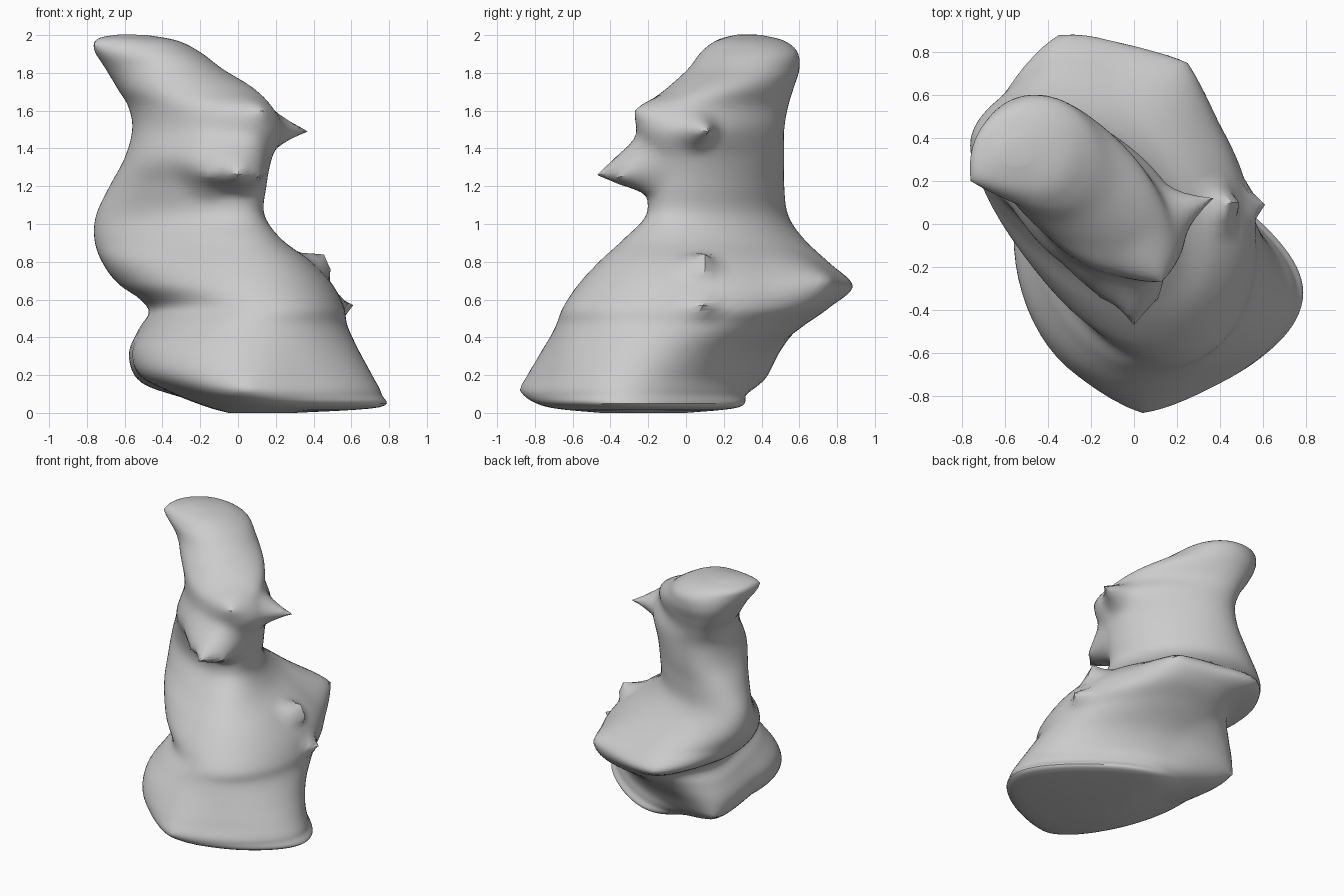
import bpy, bmesh, math
from mathutils import Vector

start_cube = bpy.data.objects.get("Cube")
if start_cube:
    bpy.data.objects.remove(start_cube, do_unlink=True)

SEGMENTS = 72      # vertices around each ring
STEPS = 6          # rings between two neighbouring sections

# Sections of the figure: height, x min, x max, y min, y max, front skew, back skew
SECTIONS = [
    (0, -.05, .3, -.45, 0, .2, -.5),
    (.03, -.16, .75, -.72, .28, .2, -.55),
    (.1, -.34, .76, -.82, .32, .2, -.5),
    (.2, -.52, .71, -.8, .37, .1, -.45),
    (.33, -.56, .64, -.75, .46, 0, -.35),
    (.46, -.5, .58, -.69, .62, -.1, -.25),
    (.56, -.46, .56, -.65, .75, -.2, -.2),
    (.68, -.63, .5, -.57, .84, -.3, -.2),
    (.8, -.72, .39, -.46, .73, -.45, -.2),
    (.92, -.76, .23, -.33, .62, -.65, -.3),
    (1.05, -.75, .14, -.21, .54, -.7, -.4),
    (1.2, -.68, .15, -.22, .52, -.55, -.45),
    (1.35, -.6, .18, -.27, .52, -.35, -.5),
    (1.5, -.56, .24, -.25, .52, -.35, -.6),
    (1.62, -.58, .18, -.22, .54, -.38, -.65),
    (1.72, -.64, .08, -.1, .57, -.25, -.5),
    (1.82, -.69, -.08, .01, .6, -.2, -.25),
    (1.91, -.73, -.2, .08, .59, -.15, 0),
    (1.97, -.72, -.32, .16, .52, -.2, 0),
    (2, -.61, -.48, .28, .4, -.2, 0),
]

# Points drawn out of the surface: tip, reach, sharpness
PULLS = [
    ((-.16, -.33, 1.26), .2, 1.3),     # chin, right side
    ((.11, -.31, 1.26), .17, 1.3),     # chin, left side
    ((0, -.47, 1.26), .2, 1.5),        # chin tip
    ((.37, .12, 1.49), .15, 2),        # side spike
    ((.13, -.27, 1.6), .2, 1.6),       # brow
    ((.45, .1, .84), .12, 1.2),        # upper knob
    ((.49, .1, .76), .1, 1.2),         # upper knob, lower end
    ((.61, .09, .57), .1, 1.5),        # lower knob
    ((-.76, .2, 1.95), .25, 1.6),      # crown corner
    ((-.35, .88, .68), .4, 1.5),       # back ridge
    ((.25, .75, .7), .35, 1.5),        # back ridge, other end
    ((-.53, .42, .2), .4, 1.3),        # base corner
    ((.04, -.88, .12), .35, 1.5),      # base front
]


def spline(a, b, c, d, t):
    """Catmull-Rom value between b and c."""
    return b + t / 2 * (c - a + t * (2 * a - 5 * b + 4 * c - d + t * (3 * (b - c) + d - a)))


def blended_sections():
    last = len(SECTIONS) - 1
    for i in range(last):
        around = [SECTIONS[min(max(i + k, 0), last)] for k in (-1, 0, 1, 2)]
        for s in range(STEPS):
            yield [spline(*values, s / STEPS) for values in zip(*around)]
    yield SECTIONS[last]


def add_ring(bm, section):
    """Oval that fills the given x and y range, skewed apart at front and back."""
    z, x0, x1, y0, y1, front, back = section
    ring = []
    for i in range(SEGMENTS):
        a = math.tau * i / SEGMENTS
        skew = (back + front) / 2 + (back - front) / 2 * math.sin(a)
        x = (x0 + x1) / 2 + (x1 - x0) / 2 * math.cos(a)
        y = (y0 + y1) / 2 + (y1 - y0) / 2 * math.sin(a + skew)
        ring.append(bm.verts.new((x, y, max(z, 0))))
    return ring


def pull(bm, tip, reach, sharpness):
    """Draw the surface nearest to the tip out to it."""
    tip = Vector(tip)
    origin = min(bm.verts, key=lambda v: (v.co - tip).length).co.copy()
    for v in bm.verts:
        d = (v.co - origin).length
        if d < reach:
            v.co += (tip - origin) * (1 - d / reach) ** sharpness


# Loft the body
bm = bmesh.new()
rings = [add_ring(bm, section) for section in blended_sections()]
for lower, upper in zip(rings, rings[1:]):
    for i in range(SEGMENTS):
        j = (i + 1) % SEGMENTS
        bm.faces.new((lower[i], lower[j], upper[j], upper[i]))
bm.faces.new(rings[0][::-1])
bm.faces.new(rings[-1])

# Shape the chin, spikes, knobs and ridges
for tip, reach, sharpness in PULLS:
    pull(bm, tip, reach, sharpness)
bmesh.ops.recalc_face_normals(bm, faces=bm.faces)

mesh = bpy.data.meshes.new("sculpted_figure")
bm.to_mesh(mesh)
bm.free()
figure = bpy.data.objects.new("sculpted_figure", mesh)
bpy.context.collection.objects.link(figure)

# Plain grey clay
clay = bpy.data.materials.new("grey_clay")
clay.use_nodes = True
color = (.6, .6, .6, 1)
clay.diffuse_color = color
clay.node_tree.nodes["Principled BSDF"].inputs["Base Color"].default_value = color
mesh.materials.append(clay)

bpy.ops.object.select_all(action='DESELECT')
figure.select_set(True)
bpy.context.view_layer.objects.active = figure
bpy.ops.object.shade_smooth_by_angle(angle=math.radians(40))
